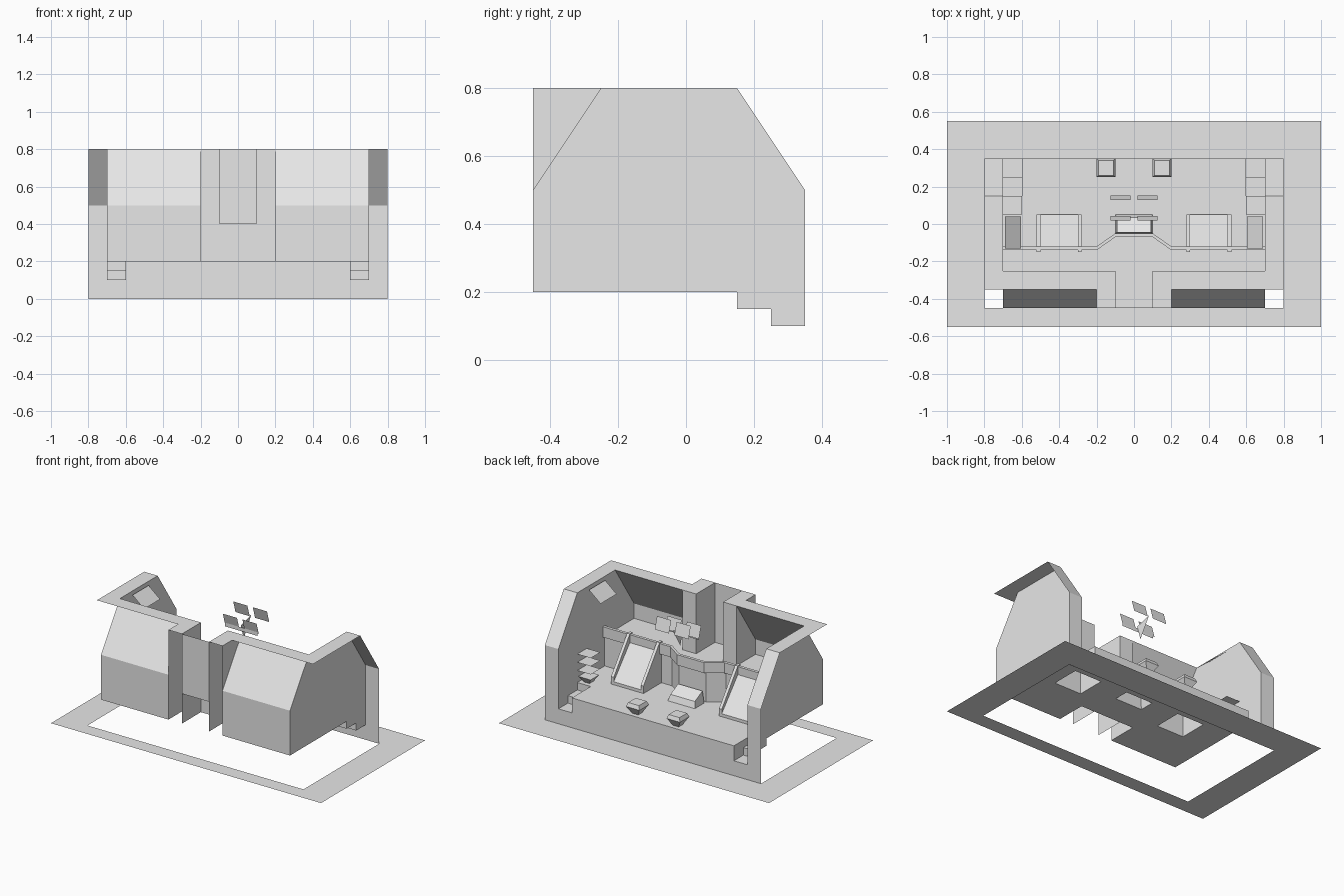
import bpy, math

if "Cube" in bpy.data.objects:
    bpy.data.objects.remove(bpy.data.objects["Cube"])

grey = bpy.data.materials.new("light_grey")
grey.diffuse_color = (0.8, 0.8, 0.8, 1)
grey.use_nodes = True
grey.node_tree.nodes["Principled BSDF"].inputs["Base Color"].default_value = grey.diffuse_color


def make(name, polys):
    """One flat-shaded object from a list of polygons (each a list of points)."""
    verts, faces = [], []
    for p in polys:
        faces.append(list(range(len(verts), len(verts) + len(p))))
        verts += p
    me = bpy.data.meshes.new(name)
    me.from_pydata(verts, [], faces)
    me.materials.append(grey)
    ob = bpy.data.objects.new(name, me)
    bpy.context.collection.objects.link(ob)
    return ob


def flat(x0, x1, y0, y1, z):
    return [(x0, y0, z), (x1, y0, z), (x1, y1, z), (x0, y1, z)]


def wall_y(x0, x1, y, z0, z1):
    return [(x0, y, z0), (x1, y, z0), (x1, y, z1), (x0, y, z1)]


def wall_x(x, y0, y1, z0, z1):
    return [(x, y0, z0), (x, y1, z0), (x, y1, z1), (x, y0, z1)]


def slope(x0, x1, a, b):
    """Strip along x between two (y, z) points."""
    return [(x0, *a), (x1, *a), (x1, *b), (x0, *b)]


def prism(profile, x0, x1):
    """Closed extrusion along x of a (y, z) profile."""
    n = len(profile)
    sides = [slope(x0, x1, profile[i], profile[(i + 1) % n]) for i in range(n)]
    return sides + [[(x0, *p) for p in profile], [(x1, *p) for p in profile]]


def frustum(x, y, z0, r0, z1, r1):
    c = [(-1, -1), (1, -1), (1, 1), (-1, 1)]
    lo = [(x + a * r0, y + b * r0, z0) for a, b in c]
    hi = [(x + a * r1, y + b * r1, z1) for a, b in c]
    return [[lo[i], lo[(i + 1) % 4], hi[(i + 1) % 4], hi[i]] for i in range(4)]


# ground frame
make("ground_frame", [flat(-1, 1, -.55, -.45, 0), flat(-1, 1, .35, .55, 0),
                      flat(-1, -.8, -.45, .35, 0), flat(.8, 1, -.45, .35, 0)])

# floor grid, leaving out the entry recess, steps, and console openings
xs = [-.7, -.6, -.52, -.28, -.2, -.1, .1, .2, .28, .52, .6, .7]
ys = [-.45, -.25, -.14, -.05, .05, .15, .35]
cells = []
for x0, x1 in zip(xs, xs[1:]):
    for y0, y1 in zip(ys, ys[1:]):
        cx, cy = abs(x0 + x1) / 2, (y0 + y1) / 2
        skip = ((cx < .2 and cy < -.25) or (cx > .6 and cy > .15)
                or (.28 < cx < .52 and -.14 < cy < .05)
                or (cx < .1 and abs(cy) < .05))
        if not skip:
            cells.append(flat(x0, x1, y0, y1, .2))
make("floor", cells)

# back panel under the floor, with side posts
half = [(.8, 0), (.8, .5), (.7, .5), (.7, .1), (.6, .1), (.6, .2)]
outline = half + [(-x, z) for x, z in reversed(half)]
make("back_panel", [[(x, .35, z) for x, z in outline]])

# front centre wall with niche
make("centre_wall", [wall_y(-.2, .2, -.25, .2, .4),
                     wall_y(-.2, -.1, -.25, .4, .8), wall_y(.1, .2, -.25, .4, .8)])
make("niche", [wall_y(-.1, .1, -.45, .4, .8),
               wall_x(-.1, -.45, -.25, .2, .8), wall_x(.1, -.45, -.25, .2, .8)])

side_profile = [(-.45, .2), (.15, .2), (.15, .15), (.25, .15), (.25, .1),
                (.35, .1), (.35, .5), (.15, .8), (-.25, .8), (-.45, .5)]
fin_profile = [(.05, .2), (.05, .25), (-.12, .475), (-.15, .475), (-.15, .2)]

for s, side in ((1, "right"), (-1, "left")):
    # shell
    make(side + "_side_wall", [[(s * .7, y, z) for y, z in side_profile]])
    make(side + "_front_wall", [
        wall_y(s * .2, s * .7, -.45, .2, .5),
        slope(s * .2, s * .7, (-.45, .5), (-.25, .8)),
        wall_x(s * .2, -.45, -.25, .2, .8)])
    make(side + "_top_rim", [
        flat(s * .7, s * .8, -.35, .15, .8),
        flat(s * .2, s * .7, -.35, -.25, .8),
        flat(s * .1, s * .2, -.45, -.25, .8),
        slope(s * .7, s * .8, (.15, .8), (.35, .5))])
    # entry steps
    a, b = s * .6, s * .7
    make(side + "_steps", [
        flat(a, b, .15, .25, .15), flat(a, b, .25, .35, .1),
        wall_y(a, b, .15, .15, .2), wall_y(a, b, .25, .1, .15),
        [(a, .15, .15), (a, .25, .15), (a, .25, .1), (a, .35, .1),
         (a, .35, .2), (a, .15, .2)]])
    # sloped console with raised cheeks
    make(side + "_console", [slope(s * .3, s * .5, (.05, .22), (-.14, .44)),
                             wall_y(s * .3, s * .5, .05, .2, .22)]
         + prism(fin_profile, s * .28, s * .3) + prism(fin_profile, s * .5, s * .52))
    # tilted wall screen
    make(side + "_wall_screen", [[(s * .69, -.13, .78), (s * .69, .04, .78),
                                  (s * .605, .04, .71), (s * .605, -.13, .71)]])
    # stool at the back edge
    make(side + "_stool", frustum(s * .15, .3, .2, .02, .25, .05)
         + frustum(s * .15, .3, .25, .05, .275, .04)
         + [flat(s * .15 - .04, s * .15 + .04, .26, .34, .275)])
    # shelf stack by the side wall
    make(side + "_shelves", [flat(a, b, .05, .15, z) for z in (.28, .335, .39)]
         + frustum(s * .65, .1, .2, .02, .24, .045)
         + [flat(s * .65 - .045, s * .65 + .045, .055, .145, .24)])
    # hanging screens
    for row, y, z in (("back", .14, .75), ("front", .03, .71)):
        x0, x1 = s * .02, s * .125
        make(side + "_" + row + "_hanging_screen",
             [slope(x0, x1, (y + .012, z - .04), (y - .012, z + .04))])

# hanging screen bracket
make("screen_bracket", [wall_y(-.12, .12, .035, .66, .685),
                        [(0, .03, .7), (0, .14, .73), (0, .06, .6)]])

# dashboard: deck, face and lip following a stepped path
path = [(-.7, -.14), (-.2, -.14), (-.1, -.07), (.1, -.07), (.2, -.14), (.7, -.14)]
inner = [(-.7, -.12), (-.2, -.12), (-.1, -.05), (.1, -.05), (.2, -.12), (.7, -.12)]
deck = [flat(-.1, .1, -.45, -.25, .4),
        flat(-.7, -.2, -.45, -.25, .4), flat(.2, .7, -.45, -.25, .4)]
lip = []
for i in range(5):
    p, q, r, t = path[i], path[i + 1], inner[i + 1], inner[i]
    deck.append([(p[0], -.25, .4), (q[0], -.25, .4), (*q, .4), (*p, .4)])
    lip.append([(*p, .47), (*q, .47), (*r, .47), (*t, .47)])
    lip.append([(*p, .4), (*q, .4), (*q, .47), (*p, .47)])
    lip.append([(*t, .4), (*r, .4), (*r, .47), (*t, .47)])
    lip.append([(*p, .4), (*q, .4), (*r, .4), (*t, .4)])
    deck.append([(*p, .2), (*q, .2), (*q, .4), (*p, .4)])
make("dashboard", deck)
make("dashboard_lip", lip)

# centre pedestal with sloping top, open below
make("centre_pedestal", [
    slope(-.09, .09, (.035, .24), (-.045, .28)),
    [(-.1, .05, .2), (.1, .05, .2), (.09, .035, .24), (-.09, .035, .24)],
    [(-.1, -.05, .2), (.1, -.05, .2), (.09, -.045, .28), (-.09, -.045, .28)]]
    + [[(s * .1, -.05, .2), (s * .1, .05, .2), (s * .09, .035, .24), (s * .09, -.045, .28)]
       for s in (1, -1)])
